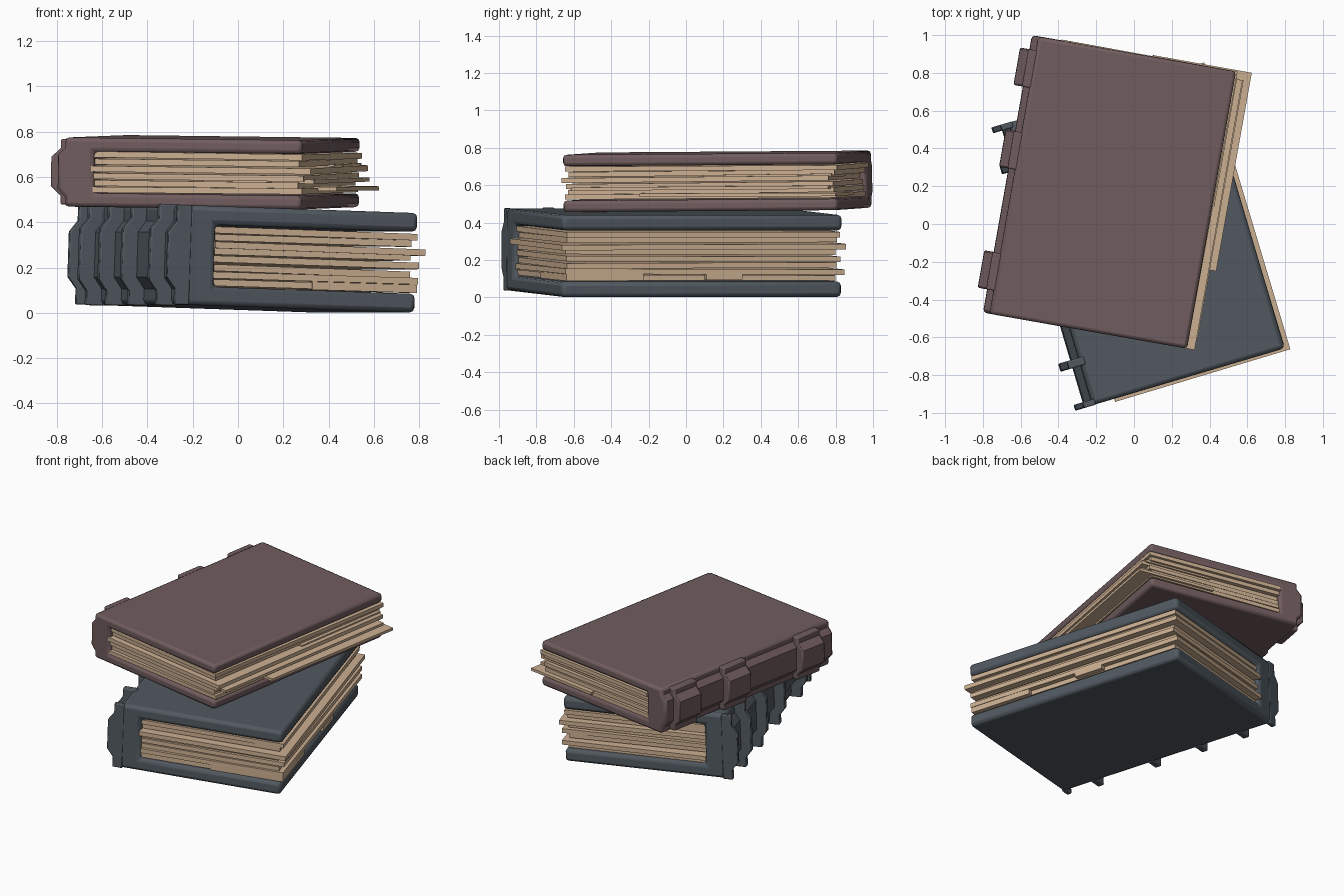
import bpy, bmesh, random
from math import radians
from mathutils import Matrix, Euler, Vector

if "Cube" in bpy.data.objects:
    bpy.data.objects.remove(bpy.data.objects["Cube"])

random.seed(4)


def material(name, rgb):
    m = bpy.data.materials.new(name)
    m.diffuse_color = (*rgb, 1)
    m.use_nodes = True
    m.node_tree.nodes["Principled BSDF"].inputs["Base Color"].default_value = m.diffuse_color
    return m


MAROON = material("maroon_leather", (0.165, 0.108, 0.112))
BLUE = material("blue_leather", (0.082, 0.1, 0.118))
PAPER = material("paper", (0.60, 0.43, 0.285))


def place(name, bm, mat, frame, bevel=0):
    bmesh.ops.recalc_face_normals(bm, faces=bm.faces)
    me = bpy.data.meshes.new(name)
    bm.to_mesh(me)
    bm.free()
    me.materials.append(mat)
    ob = bpy.data.objects.new(name, me)
    ob.matrix_world = frame
    bpy.context.collection.objects.link(ob)
    if bevel:
        mod = ob.modifiers.new("bevel", 'BEVEL')
        mod.width, mod.segments = bevel, 2
        mod.limit_method, mod.angle_limit = 'ANGLE', radians(60)
        bpy.context.view_layer.objects.active = ob
        ob.select_set(True)
        bpy.ops.object.shade_smooth_by_angle(angle=radians(30))
        ob.select_set(False)
    return ob


def extrude(name, profile, v0, v1, mat, frame, bevel=0):
    """Closed (across, height) outline swept along the book's length."""
    bm = bmesh.new()
    f = bm.faces.new([bm.verts.new((u, v0, z)) for u, z in profile])
    r = bmesh.ops.extrude_face_region(bm, geom=[f])
    bmesh.ops.translate(bm, vec=(0, v1 - v0, 0),
                        verts=[g for g in r['geom'] if isinstance(g, bmesh.types.BMVert)])
    return place(name, bm, mat, frame, bevel)


def mirrored(half):
    """Completes a top-to-middle outline with its lower mirror image."""
    return half + [(u, -z) for u, z in reversed(half)]


def spine_line(edge, bulge, h, inner, outer):
    """Half outline of the rounded back, from the top down."""
    return [(edge, h), (edge, outer), (bulge, inner)]


def sheets(name, rows, u0, thick, frame):
    """Page bundles: (z, u max, v min, v max), each slightly askew."""
    for i, (z, u1, v0, v1) in enumerate(rows, 1):
        bm = bmesh.new()
        bmesh.ops.create_cube(bm, size=1)
        bmesh.ops.scale(bm, vec=(u1 - u0, v1 - v0, thick), verts=bm.verts)
        e = Euler([radians(random.uniform(-a, a)) for a in (0.25, 0.25, 0.35)])
        loc = Vector(((u0 + u1) / 2, (v0 + v1) / 2, z))
        bmesh.ops.transform(bm, matrix=Matrix.Translation(loc) @ e.to_matrix().to_4x4(),
                            verts=bm.verts)
        place(f"{name}_{i}", bm, PAPER, frame)


def frame_at(loc, rot):
    return Matrix.Translation(loc) @ Euler([radians(a) for a in rot]).to_matrix().to_4x4()


# lower book: cover with sunken spine
low = frame_at((0.02, -0.075, 0.24), (0, 1.9, 16.5))
H = 0.22
cover = [(-0.355, 0.137), (0.574, 0.137), (0.574, H)] + spine_line(-0.488, -0.524, H, 0.10, 0.15)
extrude("lower_book_cover", mirrored(cover), -0.78, 0.78, BLUE, low, 0.022)

# lower book: end caps of the spine
cap = [(-0.47, H)] + spine_line(-0.535, -0.574, H, 0.10, 0.15)
for s, label in ((-1, "front"), (1, "back")):
    a, b = sorted((s * 0.75, s * 0.782))
    extrude(f"lower_book_spine_cap_{label}", mirrored(cap), a, b, BLUE, low, 0.006)

# lower book: raised spine bands
band = [(-0.46, H + 0.004)] + spine_line(-0.553, -0.590, H + 0.004, 0.11, 0.16)
for i, v in enumerate((-0.54, -0.11, 0.24, 0.55), 1):
    extrude(f"lower_book_band_{i}", mirrored(band), v - 0.022, v + 0.022, BLUE, low, 0.007)

# lower book: pages
sheets("lower_book_pages", [
    (-0.118, 0.555, -0.755, 0.75),
    (-0.085, 0.585, -0.765, 0.79),
    (-0.050, 0.550, -0.75, 0.755),
    (-0.015, 0.590, -0.76, 0.765),
    (0.020, 0.552, -0.755, 0.75),
    (0.050, 0.603, -0.795, 0.79),
    (0.085, 0.555, -0.75, 0.755),
    (0.115, 0.575, -0.76, 0.765)], -0.365, 0.029, low)
sheets("lower_book_loose_leaf", [
    (-0.115, 0.582, -0.76, -0.33),
    (-0.108, 0.590, 0.02, 0.22)], 0.1, 0.036, low)

# upper book: cover
top = frame_at((-0.13, 0.17, 0.621), (0.4, 0.7, -10))
H = 0.153
cover = [(-0.385, 0.092), (0.5475, 0.092), (0.5475, H)] + spine_line(-0.515, -0.5475, H, 0.075, 0.11)
extrude("upper_book_cover", mirrored(cover), -0.745, 0.745, MAROON, top, 0.018)

# upper book: broad spine bands
band = [(-0.49, 0.145)] + spine_line(-0.555, -0.598, 0.145, 0.065, 0.105)
for i, v in enumerate((-0.52, 0.13, 0.57), 1):
    extrude(f"upper_book_band_{i}", mirrored(band), v - 0.1, v + 0.1, MAROON, top, 0.008)

# upper book: pages
sheets("upper_book_pages", [
    (-0.075, 0.545, -0.735, 0.735),
    (-0.045, 0.530, -0.72, 0.725),
    (-0.014, 0.550, -0.73, 0.72),
    (0.018, 0.590, -0.745, 0.705),
    (0.048, 0.535, -0.715, 0.73),
    (0.077, 0.552, -0.73, 0.748)], -0.395, 0.026, top)
sheets("upper_book_loose_leaf", [
    (-0.066, 0.632, -0.315, 0.752),
    (-0.030, 0.596, -0.690, 0.705),
    (0.032, 0.560, 0.02, 0.715)], 0.1, 0.018, top)
